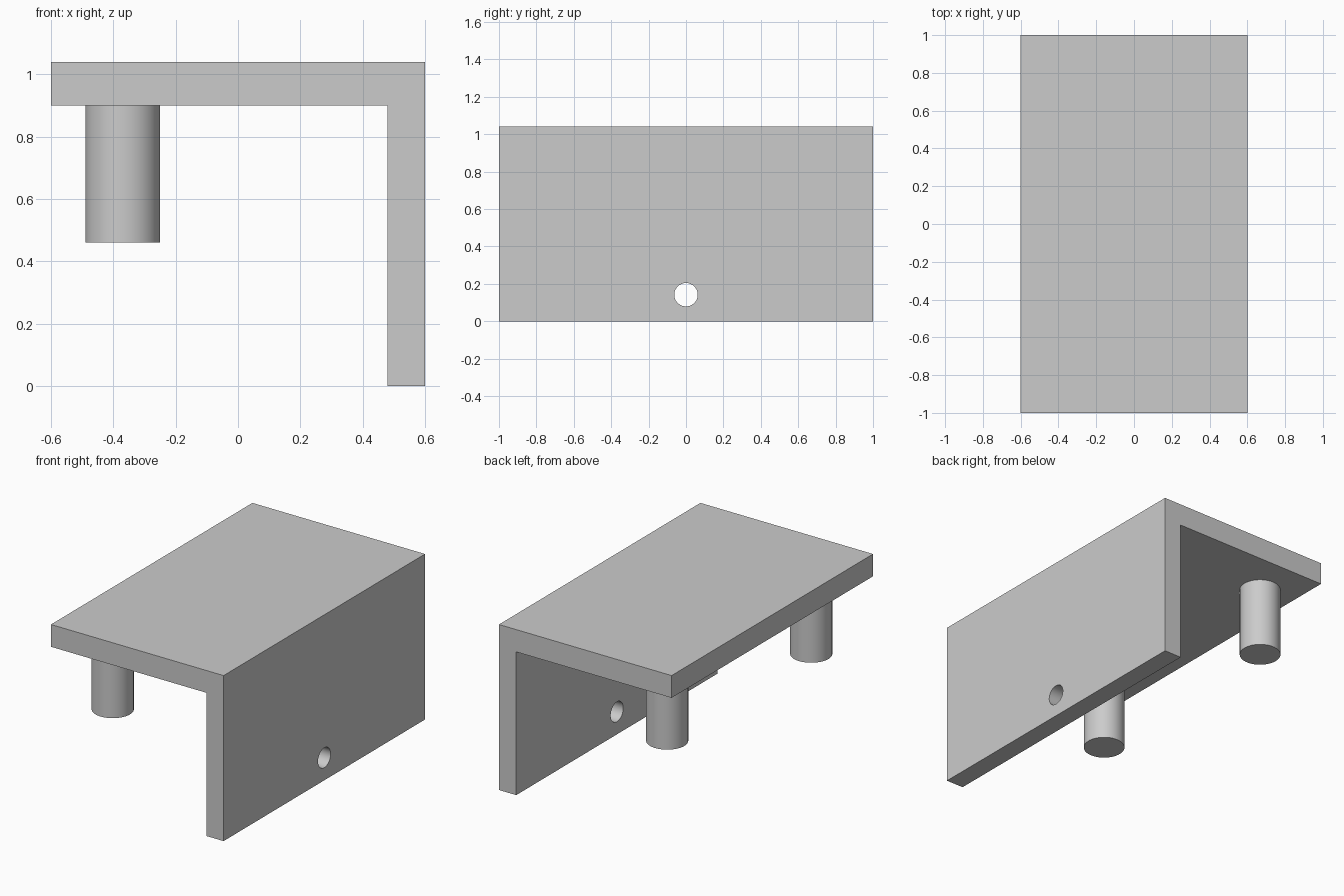
import bpy
import bmesh
from math import radians

cube = bpy.data.objects.get("Cube")
if cube:
    bpy.data.objects.remove(cube, do_unlink=True)

# Material
grey = bpy.data.materials.new("plain grey")
grey.use_nodes = True
colour = (0.6, 0.6, 0.6, 1)
grey.diffuse_color = colour
grey.node_tree.nodes["Principled BSDF"].inputs["Base Color"].default_value = colour


def cylinder(name, radius, depth, location, rotation=(0, 0, 0)):
    bpy.ops.mesh.primitive_cylinder_add(
        vertices=64, radius=radius, depth=depth, location=location, rotation=rotation)
    obj = bpy.context.object
    obj.name = name
    obj.data.materials.append(grey)
    bpy.ops.object.shade_smooth_by_angle(angle=radians(30))
    return obj


# Angle bracket: L profile extruded along y
profile = [(-0.6, 0.9), (0.48, 0.9), (0.48, 0), (0.6, 0), (0.6, 1.04), (-0.6, 1.04)]
bm = bmesh.new()
face = bm.faces.new([bm.verts.new((x, -1, z)) for x, z in profile])
extruded = bmesh.ops.extrude_face_region(bm, geom=[face])["geom"]
bmesh.ops.translate(bm, vec=(0, 2, 0),
                    verts=[g for g in extruded if isinstance(g, bmesh.types.BMVert)])
bmesh.ops.recalc_face_normals(bm, faces=bm.faces)
mesh = bpy.data.meshes.new("angle_bracket")
bm.to_mesh(mesh)
bm.free()
mesh.materials.append(grey)
bracket = bpy.data.objects.new("angle_bracket", mesh)
bpy.context.collection.objects.link(bracket)

# Screw hole through the upright wall
cutter = cylinder("hole_cutter", 0.0625, 0.3, (0.54, 0, 0.142), (0, radians(90), 0))
cut = bracket.modifiers.new("screw_hole", 'BOOLEAN')
cut.operation = 'DIFFERENCE'
cut.solver = 'EXACT'
cut.object = cutter
bpy.ops.object.select_all(action='DESELECT')
bracket.select_set(True)
bpy.context.view_layer.objects.active = bracket
bpy.ops.object.modifier_apply(modifier=cut.name)
bpy.data.objects.remove(cutter, do_unlink=True)
bpy.ops.object.shade_smooth_by_angle(angle=radians(30))

# Two pegs under the top plate
for name, y in (("front_peg", -0.715), ("back_peg", 0.715)):
    cylinder(name, 0.12, 0.44, (-0.37, y, 0.68))
